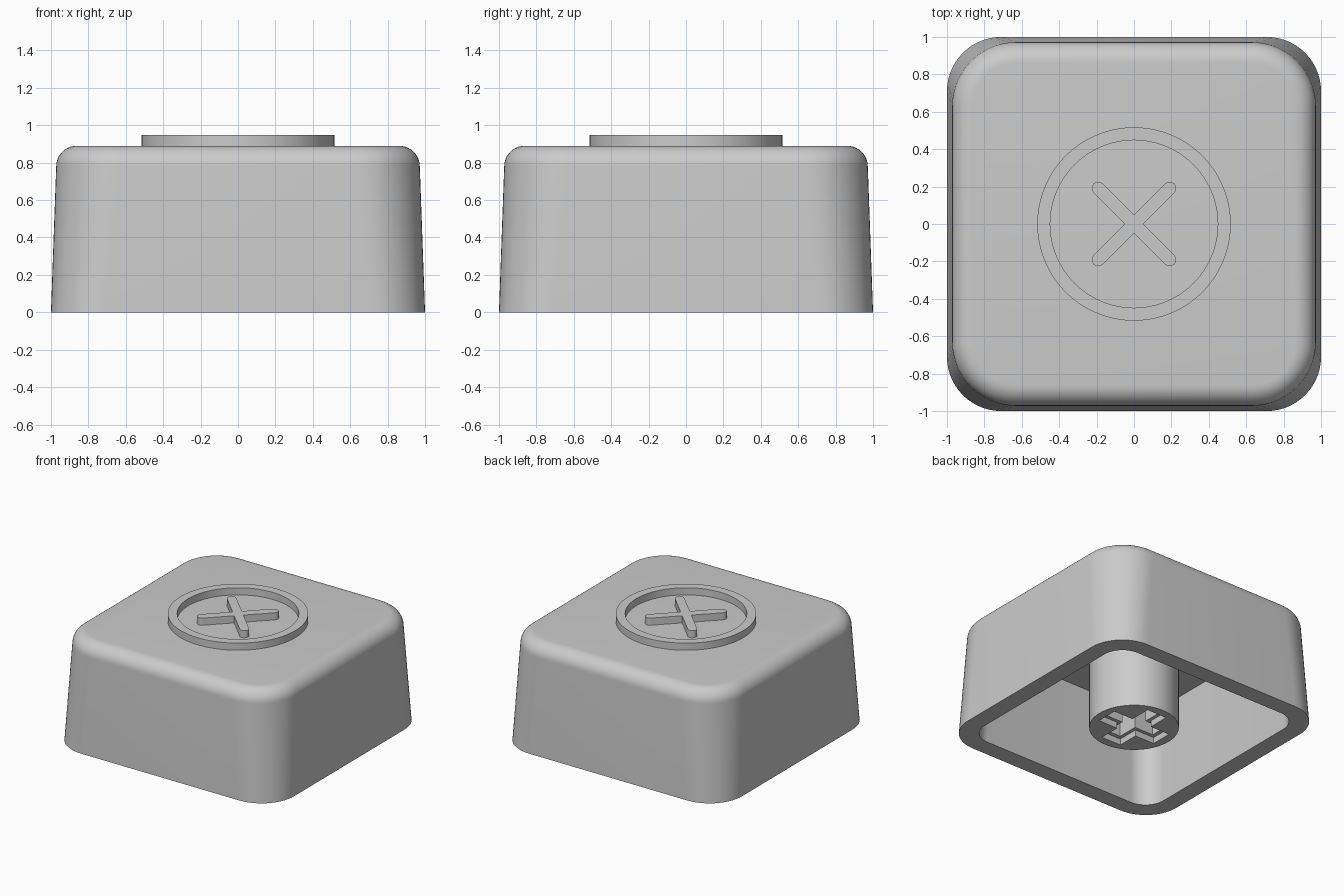
import bpy, bmesh
from math import sin, cos, pi, radians

if "Cube" in bpy.data.objects:
    bpy.data.objects.remove(bpy.data.objects["Cube"], do_unlink=True)

grey = bpy.data.materials.new("mid grey plastic")
grey.use_nodes = True
grey.diffuse_color = (0.6, 0.6, 0.6, 1)
for node in grey.node_tree.nodes:
    if node.type == 'BSDF_PRINCIPLED':
        node.inputs["Base Color"].default_value = (0.6, 0.6, 0.6, 1)


# Outlines, each a counter-clockwise list of (x, y)
def circle(radius, count=96):
    return [(radius * cos(2 * pi * i / count), radius * sin(2 * pi * i / count))
            for i in range(count)]


def rounded_square(half, radius, steps=14):
    points = []
    for quarter in range(4):
        sx = 1 if quarter in (0, 3) else -1
        sy = 1 if quarter < 2 else -1
        for i in range(steps + 1):
            a = (quarter + i / steps) * pi / 2
            points.append((sx * (half - radius) + radius * cos(a),
                           sy * (half - radius) + radius * sin(a)))
    return points


def cross(reach, half_width, turn=0, steps=1):
    """Four arms; one step gives square ends, more give round ends."""
    points = []
    for arm in range(4):
        tip = [(reach + (half_width * cos(a) if steps > 1 else 0), half_width * sin(a))
               for a in (-pi / 2 + pi * i / steps for i in range(steps + 1))]
        tip.append((half_width, half_width))
        c, s = cos(turn + arm * pi / 2), sin(turn + arm * pi / 2)
        points += [(x * c - y * s, x * s + y * c) for x, y in tip]
    return points


def loft(name, sections, caps=True):
    """Skin a list of (outline, z) sections."""
    bm = bmesh.new()
    rings = [[bm.verts.new((x, y, z)) for x, y in outline] for outline, z in sections]
    for low, high in zip(rings, rings[1:]):
        for i in range(len(low)):
            j = (i + 1) % len(low)
            bm.faces.new((low[i], low[j], high[j], high[i]))
    if caps:
        bm.faces.new(rings[0][::-1])
        bm.faces.new(rings[-1])
    bmesh.ops.recalc_face_normals(bm, faces=bm.faces)
    mesh = bpy.data.meshes.new(name)
    bm.to_mesh(mesh)
    bm.free()
    mesh.materials.append(grey)
    obj = bpy.data.objects.new(name, mesh)
    bpy.context.collection.objects.link(obj)
    return obj


def smooth(obj):
    bpy.ops.object.select_all(action='DESELECT')
    obj.select_set(True)
    bpy.context.view_layer.objects.active = obj
    bpy.ops.object.shade_smooth_by_angle(angle=radians(30))


# Hollow cap: ceiling, inner wall, rim, tapered outer wall, rounded top edge
top, fillet, side = 0.89, 0.11, 0.972
shell = [(rounded_square(0.834, 0.17), 0.78),
         (rounded_square(0.859, 0.17), 0),
         (rounded_square(1, 0.29), 0)]
for i in range(11):
    a = pi / 2 * i / 10
    inset = fillet * (1 - cos(a))
    shell.append((rounded_square(side - inset, 0.34 - inset),
                  top - fillet + fillet * sin(a)))
smooth(loft("cap_shell", shell))

# Raised ring and diagonal cross on the top
base, crown = top - 0.005, 0.948
smooth(loft("raised_ring", [(circle(0.517), base), (circle(0.517), crown),
                            (circle(0.448), crown), (circle(0.448), base)], caps=False))
mark = cross(0.27, 0.035, turn=pi / 4, steps=10)
smooth(loft("raised_cross", [(mark, base), (mark, crown)]))

# Mounting stem with a stepped cross socket
stem = loft("mounting_stem", [(circle(0.33), 0), (circle(0.33), 0.79)])
wide, narrow = cross(0.262, 0.088), cross(0.23, 0.06)
cutter = loft("socket_cutter", [(wide, -0.1), (wide, 0.05), (narrow, 0.05), (narrow, 0.45)])
cutter.hide_render = True
cut = stem.modifiers.new("socket", 'BOOLEAN')
cut.operation = 'DIFFERENCE'
cut.solver = 'EXACT'
cut.object = cutter
bpy.context.view_layer.objects.active = stem
bpy.ops.object.modifier_apply(modifier=cut.name)
bpy.data.objects.remove(cutter, do_unlink=True)
smooth(stem)
